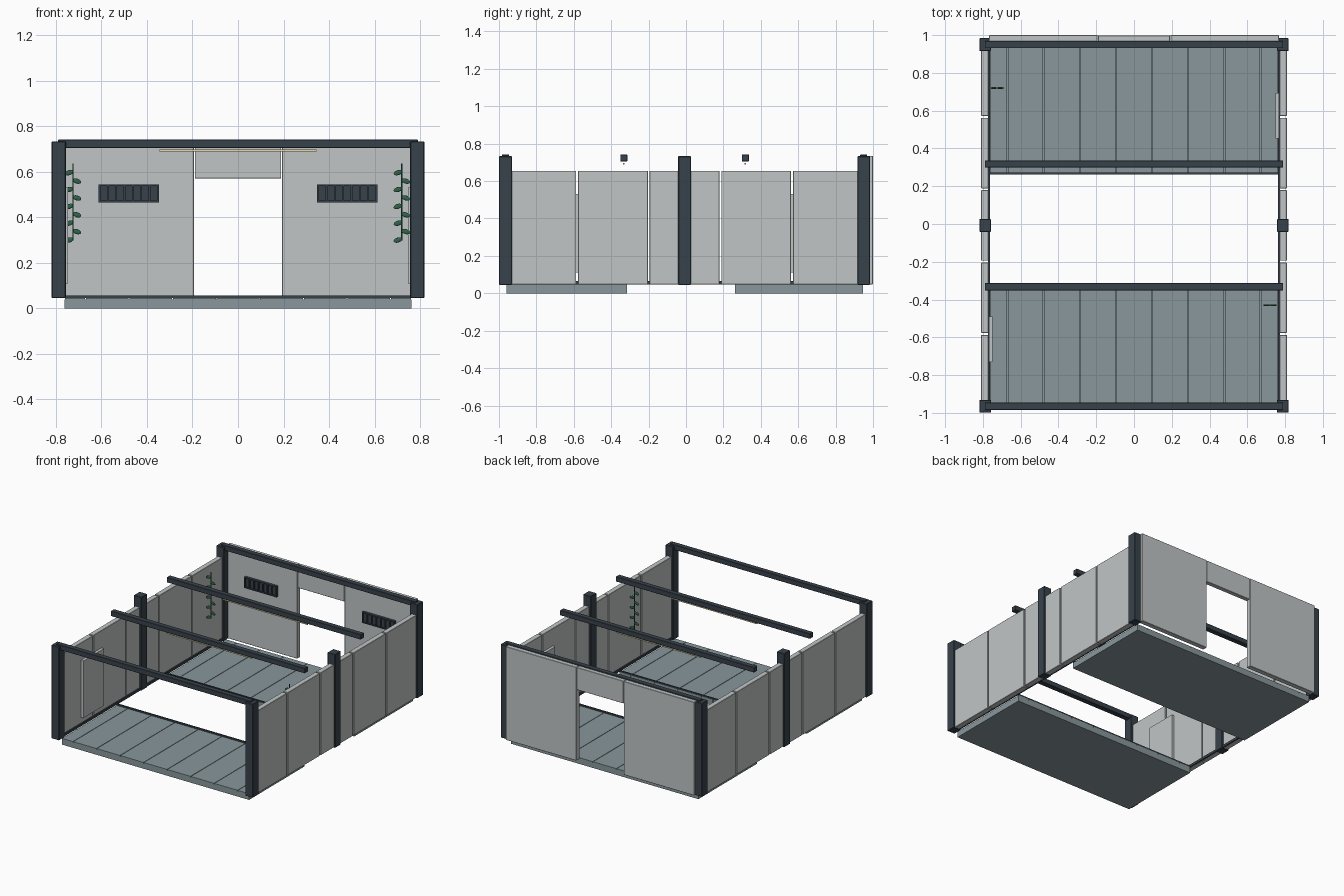
import bpy, math
from mathutils import Matrix

if "Cube" in bpy.data.objects:
    bpy.data.objects.remove(bpy.data.objects["Cube"])

Y0 = -0.0075  # frame centre; the back wall projects beyond the posts


def material(name, rgb):
    m = bpy.data.materials.new(name)
    m.diffuse_color = (*rgb, 1)
    m.use_nodes = True
    m.node_tree.nodes["Principled BSDF"].inputs["Base Color"].default_value = m.diffuse_color
    return m


DARK = material("dark_metal", (0.04, 0.055, 0.07))
WALL = material("wall_grey", (0.53, 0.56, 0.56))
FLOOR = material("floor_grey", (0.25, 0.31, 0.33))
GREEN = material("leaf_green", (0.03, 0.13, 0.07))
GLOW = material("warm_light", (0.8, 0.7, 0.4))


def box(name, x, y, z, mat, bevel=0.0):
    """Box from (min, max) ranges on each axis."""
    bpy.ops.mesh.primitive_cube_add(size=1)
    o = bpy.context.object
    o.name = name
    r = (x, y, z)
    o.data.transform(Matrix.Diagonal([abs(b - a) for a, b in r] + [1]))
    o.location = [(a + b) / 2 for a, b in r]
    o.data.materials.append(mat)
    if bevel:
        m = o.modifiers.new("edge", "BEVEL")
        m.width, m.segments = bevel, 1
    return o


def around(c, half):
    return (c - half, c + half)


# floor decks: base, planks with seams, raised inner edge
for label, y0, y1, inner in (("front", -0.96, -0.315, -0.32), ("back", 0.262, 0.945, 0.267)):
    box(label + "_floor_base", (-0.762, 0.762), (y0, y1), (0, 0.038), FLOOR)
    seams = [-0.762] + [-0.67 + i * 1.34 / 7 for i in range(8)] + [0.762]
    for a, b in zip(seams, seams[1:]):
        box(label + "_floor_plank", (a + 0.002, b - 0.002), (y0, y1), (0.038, 0.046), FLOOR)
    box(label + "_floor_edge", (-0.762, 0.762), around(inner, 0.005), (0.046, 0.057), DARK)

# posts, side wall panels and base strips on both sides
for s, side in ((-1, "left"), (1, "right")):
    for i in (-1, 0, 1):
        box(side + "_post", around(s * 0.788, 0.031), around(Y0 + i * 0.9575, 0.034),
            (0.045, 0.733), DARK, 0.003)
    for i in range(-2, 3):
        box(side + "_wall_panel", around(s * 0.79, 0.019), around(Y0 + i * 0.383, 0.1865),
            (0.048, 0.655), WALL, 0.002)
    box(side + "_base_strip", around(s * 0.767, 0.005), around(Y0, 0.93), (0.048, 0.066), DARK)
    # thin inner panel, on opposite ends of the two sides
    yc = -0.61 if s < 0 else 0.573
    box(side + "_inner_panel", around(s * 0.758, 0.01), around(yc, 0.12), (0.11, 0.53), WALL)

# roof beams
for i in (-0.9575, -0.325, 0.325, 0.9575):
    box("roof_beam", (-0.79, 0.79), around(Y0 + i, 0.019), (0.705, 0.742), DARK, 0.002)
for i in (-0.325, 0.325):
    box("light_strip", (-0.346, 0.346), around(Y0 + i, 0.004), (0.689, 0.697), GLOW)

# back wall with door opening
for s, side in ((-1, "left"), (1, "right")):
    box("back_wall_" + side, (s * 0.193, s * 0.767), (0.963, 1.0), (0.048, 0.735), WALL, 0.002)
    # wall vent with vertical slats
    c = s * 0.48
    box("vent_plate", around(c, 0.132), (0.953, 0.963), (0.465, 0.545), DARK)
    for z in (0.469, 0.541):
        box("vent_rail", around(c, 0.132), (0.944, 0.953), around(z, 0.004), DARK)
    for i in range(8):
        box("vent_slat", around(c + (i - 3.5) * 0.0366, 0.004), (0.945, 0.953),
            (0.473, 0.537), DARK)
box("back_lintel", (-0.19, 0.19), (0.965, 0.998), (0.57, 0.735), WALL, 0.002)


# climbing plants: thin stem with alternating leaves
def plant(x, y):
    bpy.ops.mesh.primitive_cylinder_add(vertices=8, radius=0.003, depth=0.34,
                                        location=(x, y, 0.467))
    stem = bpy.context.object
    stem.name = "plant_stem"
    stem.data.materials.append(GREEN)
    for i in range(9):
        s = -1 if i % 2 == 0 else 1
        bpy.ops.mesh.primitive_uv_sphere_add(segments=10, ring_count=6, radius=1,
                                             location=(x + s * 0.017, y, 0.30 + i * 0.037))
        leaf = bpy.context.object
        leaf.name = "plant_leaf"
        leaf.scale = (0.021, 0.005, 0.011)
        leaf.rotation_euler = (0, math.radians(-18 if s < 0 else 18), 0)
        leaf.data.materials.append(GREEN)
        bpy.ops.object.shade_smooth_by_angle()


plant(-0.725, 0.72)
plant(0.72, -0.43)
